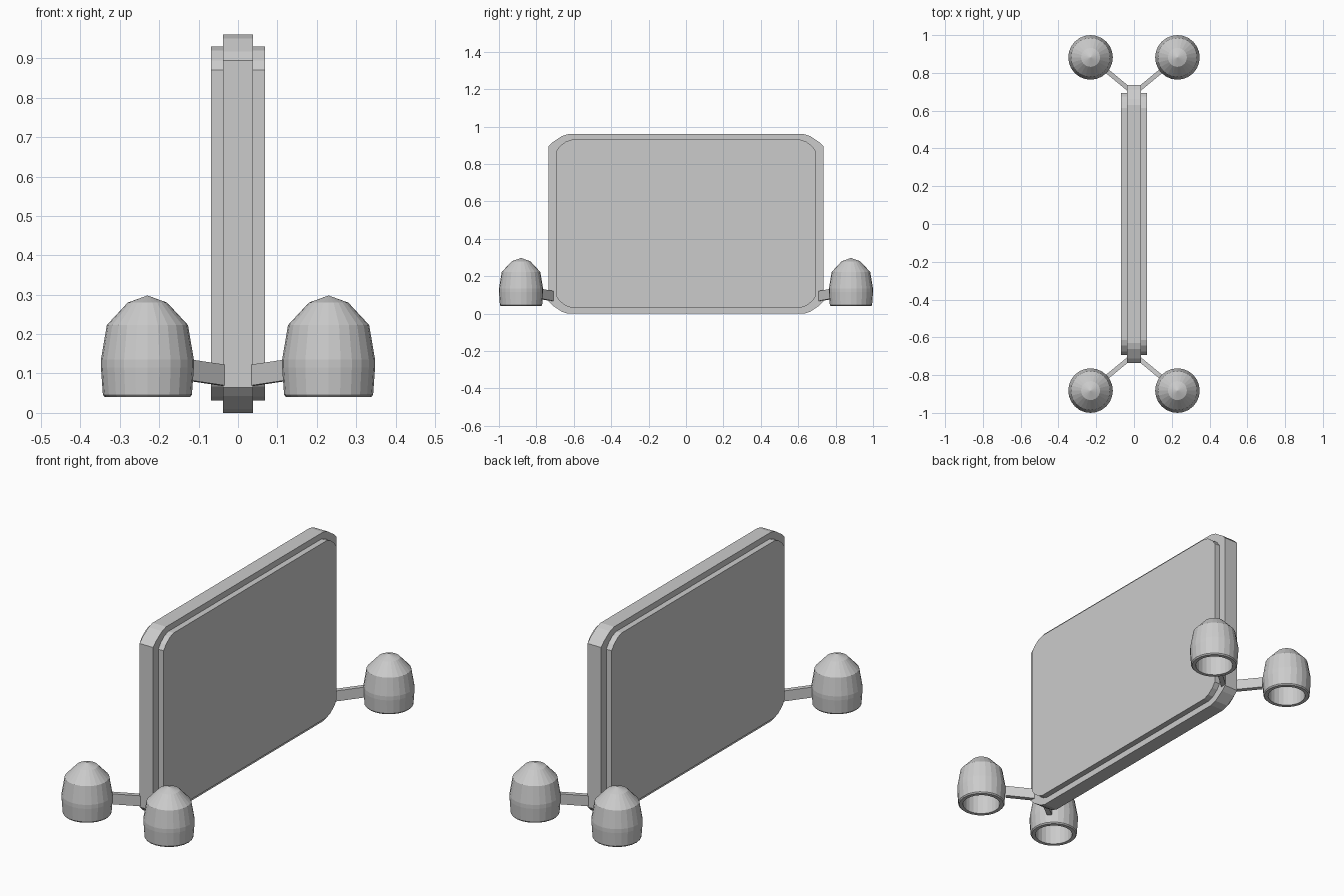
import bpy
import math
from mathutils import Vector

if "Cube" in bpy.data.objects:
    bpy.data.objects.remove(bpy.data.objects["Cube"])


def make_object(name, verts, faces):
    mesh = bpy.data.meshes.new(name)
    mesh.from_pydata(verts, [], faces)
    mesh.validate()
    ob = bpy.data.objects.new(name, mesh)
    bpy.context.collection.objects.link(ob)
    return ob


def plate(name, half_x, half_y, z0, z1, corner):
    """Clipped-corner slab; corner holds (y inset, z inset) points."""
    mid, half_z = (z0 + z1) / 2, (z1 - z0) / 2
    outline = []
    for sy, sz in ((1, 1), (-1, 1), (-1, -1), (1, -1)):
        pts = [(sy * (half_y - a), mid + sz * (half_z - b)) for a, b in corner]
        outline += pts if sy * sz > 0 else pts[::-1]
    n = len(outline)
    verts = [(x, y, z) for x in (-half_x, half_x) for y, z in outline]
    faces = [tuple(range(n - 1, -1, -1)), tuple(range(n, 2 * n))]
    faces += [(i, (i + 1) % n, n + (i + 1) % n, n + i) for i in range(n)]
    return make_object(name, verts, faces)


def lathe(name, profile, centre, sides=24):
    """Closed turned shape; first and last profile points lie on the axis."""
    cx, cy = centre
    rings = profile[1:-1]
    verts = [(cx, cy, profile[0][1]), (cx, cy, profile[-1][1])]
    for r, z in rings:
        for i in range(sides):
            a = 2 * math.pi * i / sides
            verts.append((cx + r * math.cos(a), cy + r * math.sin(a), z))
    faces = []
    last = 2 + (len(rings) - 1) * sides
    for i in range(sides):
        j = (i + 1) % sides
        faces.append((0, 2 + j, 2 + i))
        faces.append((1, last + i, last + j))
        for k in range(len(rings) - 1):
            b = 2 + k * sides
            faces.append((b + i, b + j, b + sides + j, b + sides + i))
    return make_object(name, verts, faces)


def strut(name, start, end, width, height):
    """Flat bar between two points with vertical sides."""
    p, q = Vector(start), Vector(end)
    side = Vector((q.y - p.y, p.x - q.x, 0)).normalized() * width / 2
    up = Vector((0, 0, height / 2))
    verts = [c + s * side + u * up for c in (p, q)
             for s, u in ((-1, -1), (1, -1), (1, 1), (-1, 1))]
    faces = [(0, 1, 2, 3), (7, 6, 5, 4)]
    faces += [(i, 4 + i, 4 + (i + 1) % 4, (i + 1) % 4) for i in range(4)]
    ob = make_object(name, verts, faces)
    # keep outward facing normals whichever way the bar points
    import bmesh
    bm = bmesh.new()
    bm.from_mesh(ob.data)
    bmesh.ops.recalc_face_normals(bm, faces=bm.faces)
    bm.to_mesh(ob.data)
    bm.free()
    return ob


# Central slab: outer rim and the thicker raised panel inside it
plate("panel_rim", 0.038, 0.735, 0.0, 0.96,
      [(0.0, 0.065), (0.022, 0.043), (0.072, 0.01), (0.105, 0.0)])
plate("raised_panel", 0.068, 0.693, 0.032, 0.93,
      [(0.0, 0.06), (0.018, 0.035), (0.05, 0.01), (0.08, 0.0)])

# Four hollow thruster pods on short struts
pod_profile = [(0, 0.20), (0.07, 0.19), (0.09, 0.135), (0.09, 0.04),
               (0.108, 0.04), (0.113, 0.046), (0.118, 0.115), (0.118, 0.135),
               (0.103, 0.223), (0.05, 0.28), (0, 0.298)]
for sx, side in ((-1, "left"), (1, "right")):
    for sy, end in ((-1, "front"), (1, "back")):
        lathe(f"pod_{end}_{side}", pod_profile, (sx * 0.23, sy * 0.882))
        strut(f"strut_{end}_{side}", (sx * 0.02, sy * 0.708, 0.093),
              (sx * 0.14, sy * 0.807, 0.111), 0.024, 0.053)
